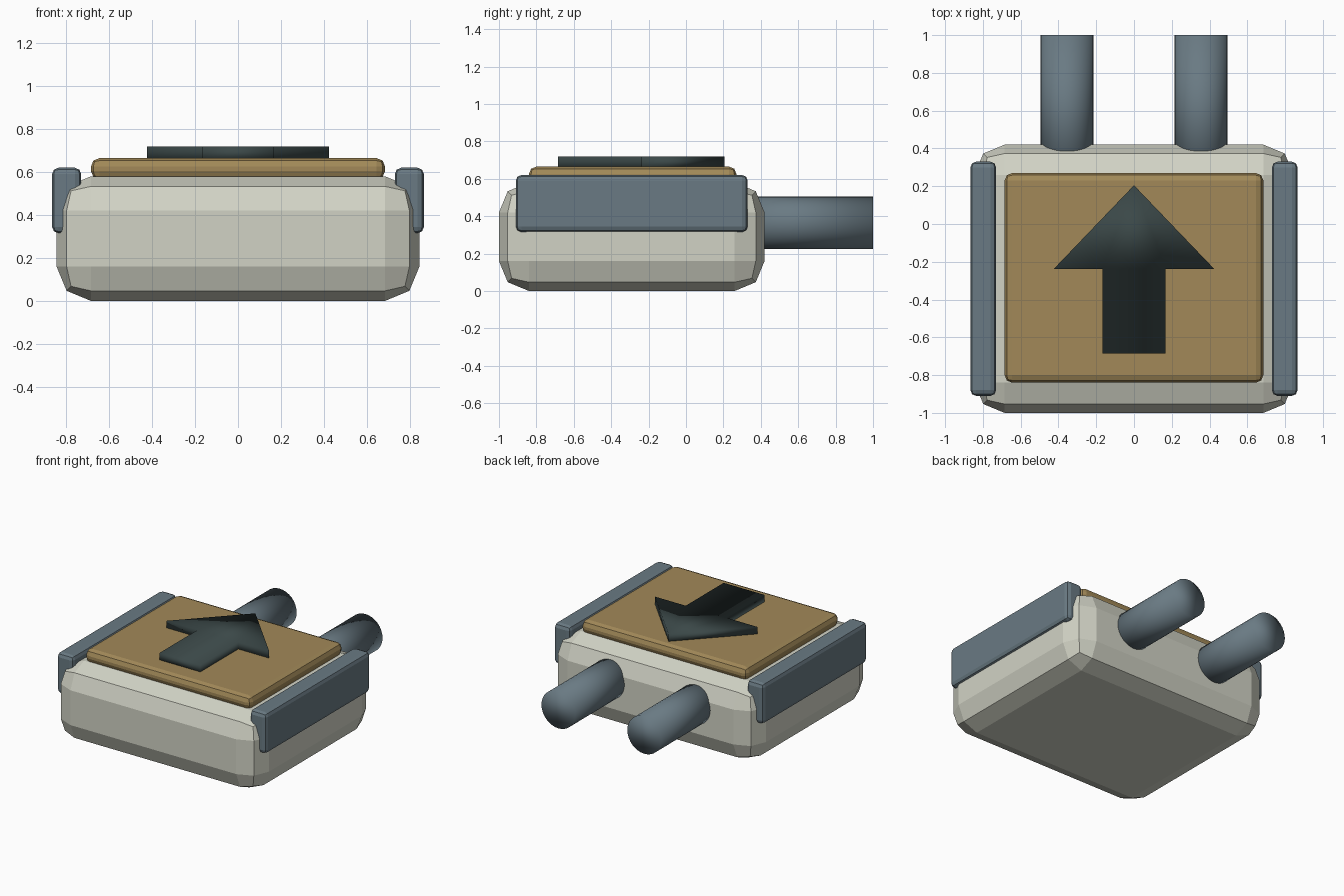
import bpy, bmesh
from mathutils import Matrix

if "Cube" in bpy.data.objects:
    bpy.data.objects.remove(bpy.data.objects["Cube"])


def material(name, rgb):
    m = bpy.data.materials.new(name)
    m.diffuse_color = (*rgb, 1)
    m.use_nodes = True
    m.node_tree.nodes["Principled BSDF"].inputs["Base Color"].default_value = m.diffuse_color
    return m


BODY = material("warm light grey", (0.64, 0.65, 0.56))
PLATE = material("dull gold", (0.36, 0.25, 0.098))
STEEL = material("slate blue grey", (0.143, 0.195, 0.228))
ARROW = material("dark green grey", (0.043, 0.064, 0.064))


def finish(name, bm, mat, smooth=False):
    bmesh.ops.recalc_face_normals(bm, faces=bm.faces)
    for f in bm.faces:
        f.smooth = smooth
    mesh = bpy.data.meshes.new(name)
    bm.to_mesh(mesh)
    bm.free()
    mesh.materials.append(mat)
    ob = bpy.data.objects.new(name, mesh)
    bpy.context.collection.objects.link(ob)
    return ob


def rounded_box(name, lo, hi, bevel, mat):
    bm = bmesh.new()
    bmesh.ops.create_cube(bm, size=1)
    for v in bm.verts:
        v.co = [l + (c + 0.5) * (h - l) for c, l, h in zip(v.co, lo, hi)]
    bmesh.ops.bevel(bm, geom=bm.edges[:], offset=bevel, segments=2,
                    profile=0.5, affect='EDGES')
    return finish(name, bm, mat)


# Main body and top plate
rounded_box("body", (-0.845, -1, 0), (0.845, 0.42, 0.58), 0.16, BODY)
rounded_box("top_plate", (-0.685, -0.84, 0.565), (0.685, 0.27, 0.665), 0.04, PLATE)

# Side rails and rear pipes, one of each per side
for side, s in (("left", -1), ("right", 1)):
    xs = sorted((s * 0.73, s * 0.866))
    rounded_box(side + "_rail", (xs[0], -0.91, 0.315), (xs[1], 0.33, 0.62), 0.03, STEEL)

    bm = bmesh.new()
    bmesh.ops.create_cone(bm, cap_ends=True, segments=32, radius1=0.14,
                          radius2=0.14, depth=0.8,
                          matrix=Matrix.Translation((s * 0.355, 0.6, 0.364))
                          @ Matrix.Rotation(1.5707963, 4, 'X'))
    finish(side + "_pipe", bm, STEEL, smooth=True)

# Raised arrow, softly shaded across its edges
half = [(0.168, -0.685), (0.168, -0.237), (0.424, -0.237)]
outline = half + [(0, 0.205)] + [(-x, y) for x, y in reversed(half)]
bm = bmesh.new()
face = bm.faces.new([bm.verts.new((x, y, 0.655)) for x, y in outline])
top = bmesh.ops.extrude_face_region(bm, geom=[face])["geom"]
bmesh.ops.translate(bm, vec=(0, 0, 0.063),
                    verts=[g for g in top if isinstance(g, bmesh.types.BMVert)])
finish("arrow", bm, ARROW, smooth=True)
